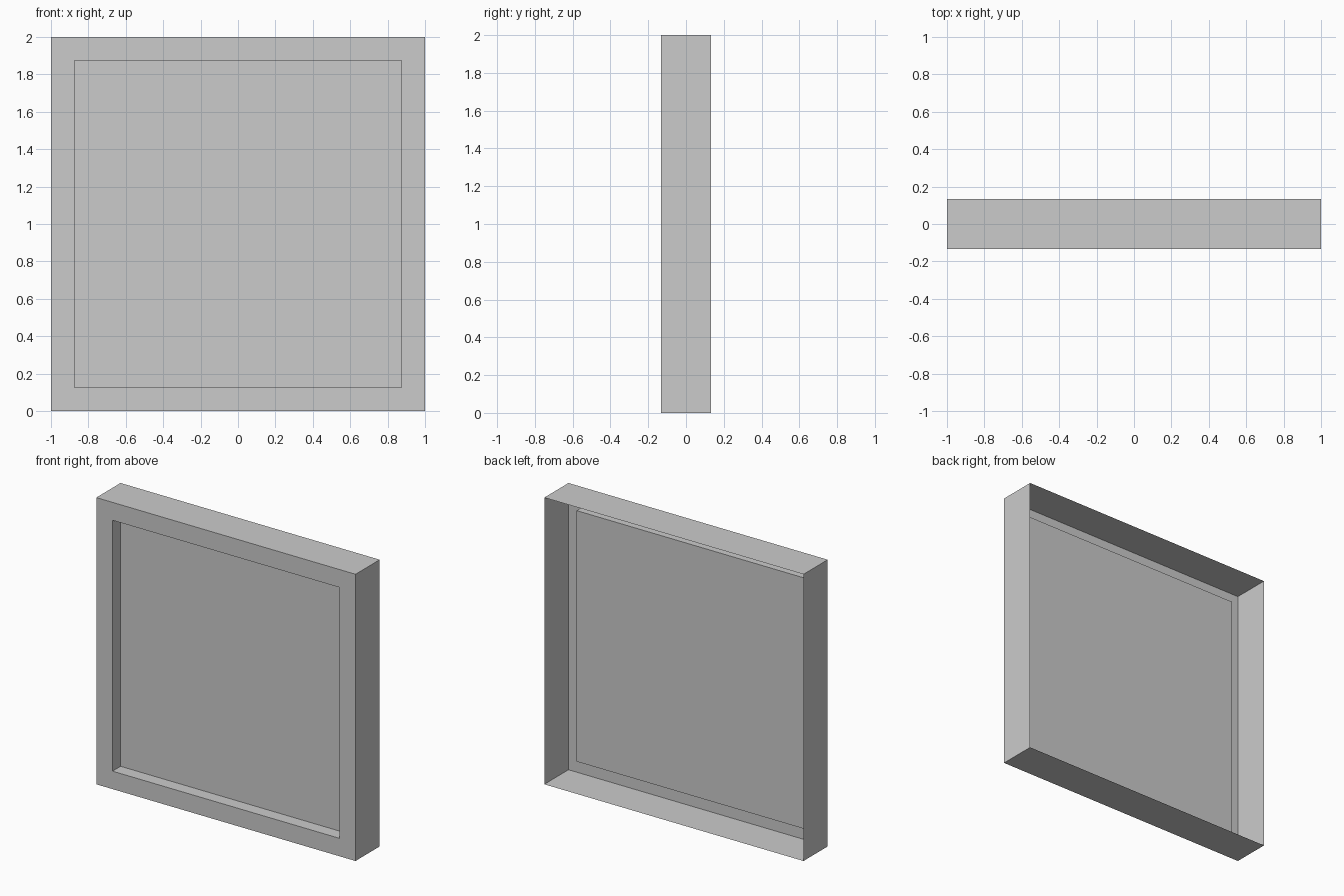
import bpy, bmesh
from mathutils import Matrix

if "Cube" in bpy.data.objects:
    bpy.data.objects.remove(bpy.data.objects["Cube"])

DEPTH = 0.266    # overall thickness in y
BORDER = 0.125   # width of the front rim
RECESS = 0.089   # how far the panel sits behind the rim

bm = bmesh.new()

# Outer shell: square box standing on z = 0
bmesh.ops.create_cube(bm, size=1, matrix=Matrix.Translation((0, 0, 1)) @ Matrix.Diagonal((2, DEPTH, 2, 1)))
bm.normal_update()
back = [f for f in bm.faces if f.normal.y > 0.9]
front = [f for f in bm.faces if f.normal.y < -0.9]

# Open back
bmesh.ops.delete(bm, geom=back, context='FACES_ONLY')

# Front rim, then the recessed panel
bmesh.ops.inset_region(bm, faces=front, thickness=BORDER, use_even_offset=True)
panel = bmesh.ops.extrude_discrete_faces(bm, faces=front)["faces"]
bmesh.ops.translate(bm, verts=panel[0].verts[:], vec=(0, RECESS, 0))

mesh = bpy.data.meshes.new("recessed_panel")
bm.to_mesh(mesh)
bm.free()
obj = bpy.data.objects.new("recessed_panel", mesh)
bpy.context.collection.objects.link(obj)
